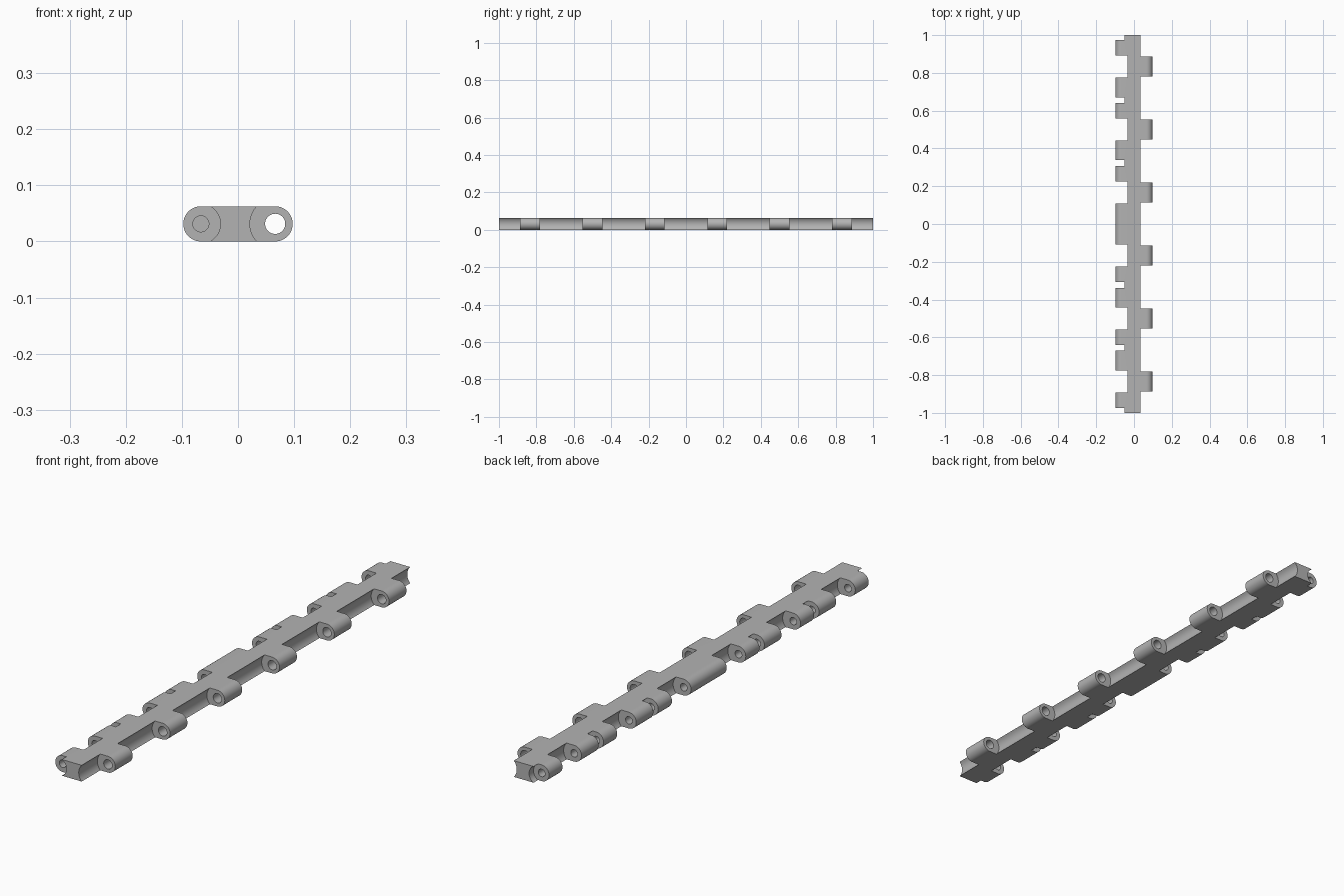
import bpy
import bmesh
import math
from mathutils import Matrix, Vector

if "Cube" in bpy.data.objects:
    bpy.data.objects.remove(bpy.data.objects["Cube"], do_unlink=True)

RADIUS = 0.0313          # half thickness of the link
AXIS = 0.0662            # hinge axis offset from the middle
PITCH = 1 / 3            # spacing of the hinge knuckles
KNUCKLE = 0.053          # half length of a hinge knuckle
SLOT = 0.058             # half length of the slot that takes a knuckle

grey = bpy.data.materials.new("plain grey")
grey.use_nodes = True
grey.diffuse_color = (0.45, 0.45, 0.45, 1)
grey.node_tree.nodes["Principled BSDF"].inputs["Base Color"].default_value = (0.45, 0.45, 0.45, 1)


def make_object(name, bm):
    bmesh.ops.recalc_face_normals(bm, faces=bm.faces)
    mesh = bpy.data.meshes.new(name)
    bm.to_mesh(mesh)
    bm.free()
    mesh.materials.append(grey)
    obj = bpy.data.objects.new(name, mesh)
    bpy.context.collection.objects.link(obj)
    return obj


def rods(name, specs, segments=64):
    """Cylinders along y, each given as (x, radius, y start, y end)."""
    bm = bmesh.new()
    for x, radius, y0, y1 in specs:
        place = Matrix.Translation((x, (y0 + y1) / 2, RADIUS)) @ Matrix.Rotation(math.pi / 2, 4, "X")
        bmesh.ops.create_cone(bm, cap_ends=True, segments=segments, radius1=radius,
                              radius2=radius, depth=y1 - y0, matrix=place)
    obj = make_object(name, bm)
    obj.hide_render = True
    return obj


# Belt link: rounded bar running the full length
bm = bmesh.new()
outline = []
steps = 24
for side in (1, -1):
    for i in range(steps + 1):
        a = side * -math.pi / 2 + math.pi * i / steps
        outline.append(bm.verts.new((side * AXIS + RADIUS * math.cos(a), -1,
                                     RADIUS + RADIUS * math.sin(a))))
end = bm.faces.new(outline)
swept = bmesh.ops.extrude_face_region(bm, geom=[end], use_keep_orig=True)
bmesh.ops.translate(bm, vec=Vector((0, 2, 0)),
                    verts=[g for g in swept["geom"] if isinstance(g, bmesh.types.BMVert)])
link = make_object("belt_link", bm)

# Gaps between knuckles on both edges, plus clearance notches
centres = [(i - 2.5) * PITCH for i in range(6)]
gaps = []
starts = [-1.1] + [c + KNUCKLE for c in centres]
ends = [c - KNUCKLE for c in centres] + [1.1]
gaps += [(AXIS, 0.045, a, b) for a, b in zip(starts, ends)]
gaps += [(-AXIS, 0.045, c - SLOT, c + SLOT) for c in centres]
for s in (-1, 1):
    for y0, y1 in ((0.308, 0.338), (0.641, 0.671), (0.973, 1.1)):
        gaps.append((-AXIS, 0.035, min(s * y0, s * y1), max(s * y0, s * y1)))
gap_cutter = rods("gap_cutter", gaps)

# Hinge pin bores; the left bore is blind in the middle knuckle
bore_cutter = rods("bore_cutter", [(AXIS, 0.018, -1.2, 1.2),
                                   (-AXIS, 0.0143, -1.2, -0.02),
                                   (-AXIS, 0.0143, 0.02, 1.2)], 40)

bpy.ops.object.select_all(action="DESELECT")
bpy.context.view_layer.objects.active = link
link.select_set(True)
for cutter in (gap_cutter, bore_cutter):
    cut = link.modifiers.new(cutter.name, "BOOLEAN")
    cut.operation = "DIFFERENCE"
    cut.solver = "EXACT"
    cut.object = cutter
    bpy.ops.object.modifier_apply(modifier=cut.name)
    bpy.data.objects.remove(cutter, do_unlink=True)

bpy.ops.object.shade_smooth_by_angle(angle=math.radians(30))
